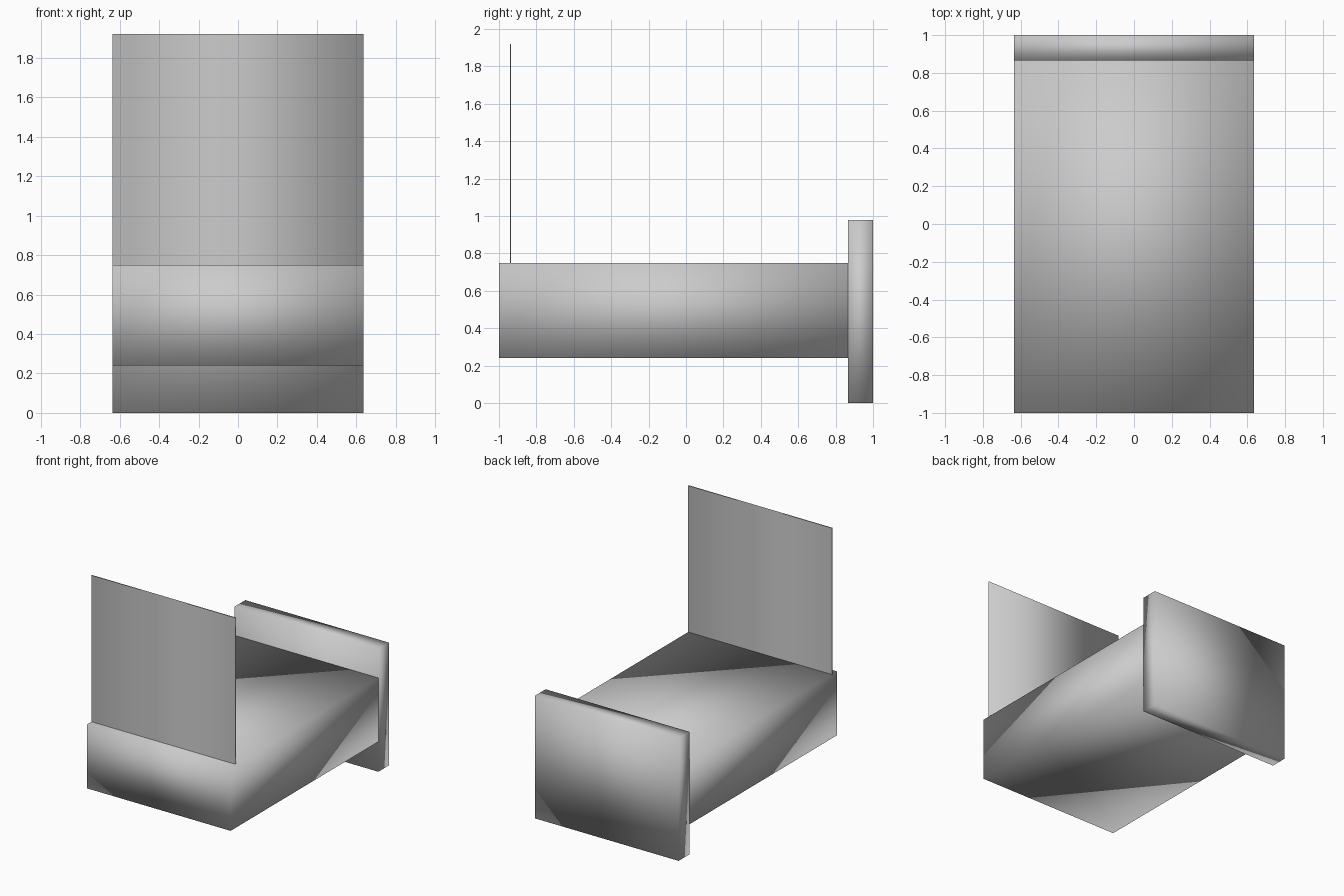
import bpy
import bmesh

if "Cube" in bpy.data.objects:
    bpy.data.objects.remove(bpy.data.objects["Cube"])

grey = bpy.data.materials.new("plain grey")
grey.diffuse_color = (0.6, 0.6, 0.6, 1)
grey.use_nodes = True
grey.node_tree.nodes["Principled BSDF"].inputs["Base Color"].default_value = grey.diffuse_color

HALF_WIDTH = 0.635


def slab(name, y0, y1, z0, z1, open_ends=False):
    """Full-width box with soft shading; open_ends drops its top and bottom."""
    bm = bmesh.new()
    bmesh.ops.create_cube(bm, size=1)
    for v in bm.verts:
        v.co.x *= 2 * HALF_WIDTH
        v.co.y = y0 if v.co.y < 0 else y1
        v.co.z = z0 if v.co.z < 0 else z1
    bm.normal_update()
    if open_ends:
        caps = [f for f in bm.faces if abs(f.normal.z) > 0.5]
        bmesh.ops.delete(bm, geom=caps, context='FACES_ONLY')
    for f in bm.faces:
        f.smooth = True
    mesh = bpy.data.meshes.new(name)
    bm.to_mesh(mesh)
    bm.free()
    mesh.materials.append(grey)
    obj = bpy.data.objects.new(name, mesh)
    bpy.context.collection.objects.link(obj)
    return obj


# Main block raised off the floor
slab("bed_block", -1.0, 0.865, 0.24, 0.75)
# Thick end board reaching the floor
slab("end_board", 0.865, 1.0, 0.0, 0.98)
# Thin upright sheet near the front
slab("upright_panel", -0.942, -0.935, 0.75, 1.92, open_ends=True)
